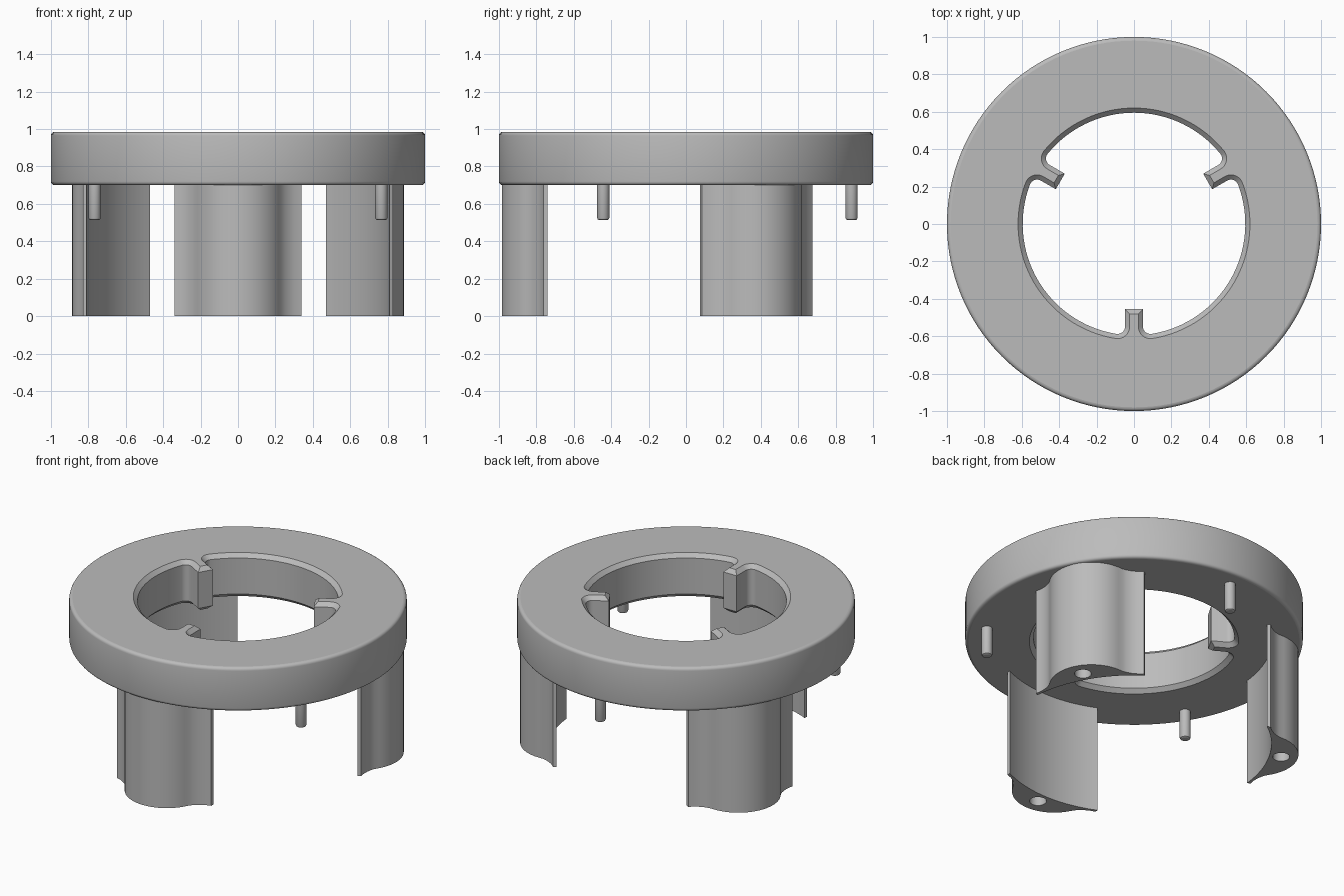
import bpy, bmesh, math
from mathutils import Vector

cube = bpy.data.objects.get("Cube")
if cube:
    bpy.data.objects.remove(cube, do_unlink=True)

grey = bpy.data.materials.new("plain grey")
grey.use_nodes = True
grey.diffuse_color = (0.5, 0.5, 0.5, 1)
grey.node_tree.nodes["Principled BSDF"].inputs["Base Color"].default_value = (0.5, 0.5, 0.5, 1)

RING_BOTTOM, RING_TOP = 0.70, 0.985
WALL, CHAMFER = 0.595, 0.025
TAB_ANGLES = [math.radians(a) for a in (-90, 30, 150)]
PIN_ANGLES = [math.radians(a) for a in (90, 210, 330)]


def place(angle, s, r):
    """Point at sideways distance s and radial distance r for one spoke direction."""
    c, n = math.cos(angle), math.sin(angle)
    return Vector((c * r - n * s, n * r + c * s))


def circle(radius, count, centre=(0, 0)):
    return [Vector(centre) + place(i * math.tau / count, 0, radius) for i in range(count)]


def offset(loop, d):
    """Push a counter-clockwise outline outwards by d with mitred corners."""
    out = []
    for i, p in enumerate(loop):
        a = (p - loop[i - 1]).normalized()
        b = (loop[(i + 1) % len(loop)] - p).normalized()
        na, nb = Vector((a.y, -a.x)), Vector((b.y, -b.x))
        out.append(p + (na + nb) * d / (1 + na.dot(nb)))
    return out


def add_walls(bm, sections):
    """Stack (outline, z) sections into a skin; returns first and last vertex loops."""
    rows = [[bm.verts.new((p.x, p.y, z)) for p in loop] for loop, z in sections]
    for low, high in zip(rows, rows[1:]):
        for i in range(len(low)):
            bm.faces.new((low[i - 1], low[i], high[i], high[i - 1]))
    return rows[0], rows[-1]


def fill(bm, *loops):
    """Flat cap bounded by one outline, or by an outline and a hole."""
    edges = [bm.edges.get((l[i - 1], l[i])) for l in loops for i in range(len(l))]
    bmesh.ops.triangle_fill(bm, edges=edges, use_beauty=True)


def finish(bm, name):
    bmesh.ops.recalc_face_normals(bm, faces=bm.faces[:])
    mesh = bpy.data.meshes.new(name)
    bm.to_mesh(mesh)
    bm.free()
    mesh.materials.append(grey)
    obj = bpy.data.objects.new(name, mesh)
    bpy.context.collection.objects.link(obj)
    bpy.ops.object.select_all(action="DESELECT")
    obj.select_set(True)
    bpy.context.view_layer.objects.active = obj
    bpy.ops.object.shade_smooth_by_angle(angle=math.radians(30))
    for face in mesh.polygons:
        if abs(face.normal.z) > 0.999:
            face.use_smooth = False
    return obj


def bore_outline():
    """Round opening with three inward tabs blended in by fillets."""
    half, tip, fillet = 0.048, 0.455, 0.04
    cs = half + fillet
    cr = math.sqrt((WALL - fillet) ** 2 - cs ** 2)
    end = math.atan2(cr, cs)
    side = [(half, tip)]
    for i in range(9):
        a = math.pi + (end - math.pi) * i / 8
        side.append((cs + fillet * math.cos(a), cr + fillet * math.sin(a)))
    start = math.pi / 2 - end
    span = math.tau / 3 - 2 * start
    loop = []
    for angle in TAB_ANGLES:
        loop += [place(angle, -s, r) for s, r in reversed(side)]
        loop += [place(angle, s, r) for s, r in side]
        loop += [place(angle + start + span * i / 32, 0, WALL) for i in range(1, 32)]
    return loop


# Ring with rounded outer rim and chamfered, tabbed bore
bm = bmesh.new()
ROUND = 0.02
rim = []
for i in range(5):
    a = math.pi / 2 * i / 4
    rim.append((1 - ROUND + ROUND * math.sin(a), ROUND * (1 - math.cos(a))))
sections = [(circle(r, 128), RING_BOTTOM + h) for r, h in rim]
sections += [(circle(r, 128), RING_TOP - h) for r, h in reversed(rim)]
outer_low, outer_high = add_walls(bm, sections)
bore = bore_outline()
wide = offset(bore, CHAMFER)
inner_low, inner_high = add_walls(bm, [
    (wide, RING_BOTTOM), (bore, RING_BOTTOM + CHAMFER),
    (bore, RING_TOP - CHAMFER), (wide, RING_TOP)])
fill(bm, outer_low, inner_low)
fill(bm, outer_high, inner_high)
finish(bm, "ring")


def leg_section():
    """Bulged outer face flaring into thin tips, with an arched inner face."""
    bulge, centre = 0.25, 0.735
    half = [(bulge * math.sin(a), centre + bulge * math.cos(a))
            for a in (math.radians(6 * i) for i in range(1, 11))]
    half += [(0.232, 0.832), (0.25, 0.812), (0.274, 0.792), (0.305, 0.774), (0.34, 0.762)]
    outer = [(-s, r) for s, r in reversed(half)] + [(0, centre + bulge)] + half
    reach = math.asin(0.34 / 0.814)
    inner = [(0.814 * math.sin(a), 0.814 * math.cos(a))
             for a in (reach * (1 - i / 10) for i in range(21))]
    return outer + inner


# Three legs, each with a socket in its foot
for name, angle in zip(("front_leg", "back_left_leg", "back_right_leg"), TAB_ANGLES):
    bm = bmesh.new()
    outline = [place(angle, s, r) for s, r in leg_section()]
    low, high = add_walls(bm, [(outline, 0), (outline, RING_BOTTOM + 0.02)])
    hole = circle(0.05, 24, place(angle, 0, 0.885))
    mouth, end = add_walls(bm, [(hole, 0), (hole, 0.22)])
    fill(bm, low, mouth)
    fill(bm, high)
    fill(bm, end)
    finish(bm, name)

# Three locating pins with softened ends
for name, angle in zip(("back_pin", "front_right_pin", "front_left_pin"), PIN_ANGLES):
    bm = bmesh.new()
    at = place(angle, 0, 0.885)
    low, high = add_walls(bm, [(circle(r, 24, at), z) for r, z in (
        (0.021, 0.513), (0.029, 0.517), (0.033, 0.526), (0.033, RING_BOTTOM + 0.02))])
    fill(bm, low)
    fill(bm, high)
    finish(bm, name)
